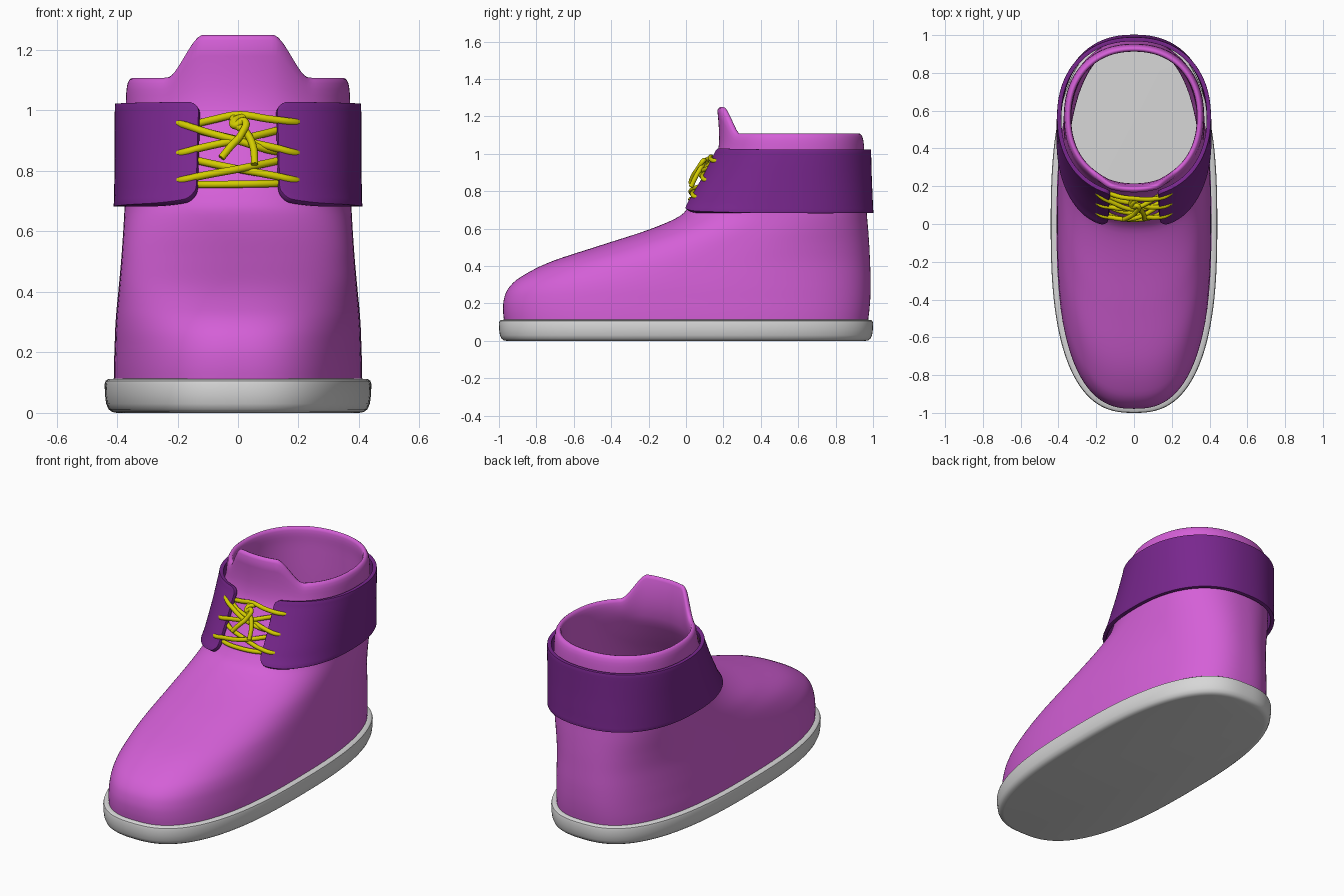
import bpy, bmesh, math
from mathutils import Vector

if "Cube" in bpy.data.objects:
    bpy.data.objects.remove(bpy.data.objects["Cube"])


def material(name, rgb):
    m = bpy.data.materials.new(name)
    m.diffuse_color = (*rgb, 1)
    m.use_nodes = True
    m.node_tree.nodes["Principled BSDF"].inputs["Base Color"].default_value = m.diffuse_color
    return m


PINK = material("pink", (0.66, 0.115, 0.68))
PURPLE = material("purple", (0.19, 0.02, 0.27))
GREY = material("light grey", (0.68, 0.68, 0.68))
YELLOW = material("yellow", (0.65, 0.6, 0.0))

# Shoe outline by height: z, front y, back y, half width
PROFILE = [(0.10, -.972, .972, .41), (.16, -.978, .98, .41), (.22, -.974, .985, .408),
           (.28, -.95, .987, .406), (.337, -.89, .987, .402), (.42, -.73, .984, .394),
           (.508, -.465, .98, .386), (.594, -.2, .974, .38), (.663, -.04, .968, .376),
           (.717, .015, .964, .374), (.765, .045, .962, .373), (.855, .098, .958, .372),
           (.955, .15, .955, .372), (1.02, .178, .953, .371), (1.12, .188, .945, .368)]


def section(z):
    """Smoothly interpolated front, back, half width and roundness at height z."""
    P = PROFILE
    z = min(max(z, P[0][0]), P[-1][0])
    i = max(k for k in range(len(P) - 1) if P[k][0] <= z)
    slope = lambda k, c: ((P[min(k + 1, len(P) - 1)][c] - P[max(k - 1, 0)][c])
                          / (P[min(k + 1, len(P) - 1)][0] - P[max(k - 1, 0)][0]))
    h = P[i + 1][0] - P[i][0]
    t = (z - P[i][0]) / h
    out = [(2*t**3 - 3*t*t + 1) * P[i][c] + (t**3 - 2*t*t + t) * h * slope(i, c)
           + (3*t*t - 2*t**3) * P[i + 1][c] + (t**3 - t*t) * h * slope(i + 1, c) for c in (1, 2, 3)]
    return (*out, 2.6 - 0.42 * (z - 0.1))


def oval(a, yf, yb, hw, n):
    """Point on a rounded oval; angle 0 is the front."""
    p = lambda v: math.copysign(abs(v) ** (2 / n), v)
    return hw * p(math.sin(a)), (yf + yb) / 2 - (yb - yf) / 2 * p(math.cos(a))


def shoe_point(a, z, off=0.0):
    yf, yb, hw, n = section(z)
    return oval(a, yf - off, yb + off, hw + off, n)


def front(x, z, off=0.0):
    """Point on the front of the shoe at given x and z."""
    yf, yb, hw, n = section(z)
    yf, yb, hw = yf - off, yb + off, hw + off
    return Vector((x, (yf + yb) / 2 - (yb - yf) / 2 * (1 - (abs(x) / hw) ** n) ** (1 / n), z))


def loft(name, rings, mat, closed=True, caps=False):
    bm = bmesh.new()
    vs = [[bm.verts.new(p) for p in r] for r in rings]
    m = len(vs[0])
    for r0, r1 in zip(vs, vs[1:]):
        for j in range(m if closed else m - 1):
            k = (j + 1) % m
            bm.faces.new((r0[j], r0[k], r1[k], r1[j]))
    if caps:
        bm.faces.new(vs[0][::-1])
        bm.faces.new(vs[-1])
    me = bpy.data.meshes.new(name)
    bm.to_mesh(me)
    bm.free()
    me.materials.append(mat)
    ob = bpy.data.objects.new(name, me)
    bpy.context.collection.objects.link(ob)
    bpy.ops.object.select_all(action='DESELECT')
    ob.select_set(True)
    bpy.context.view_layer.objects.active = ob
    return ob


N = 160
ANG = [2 * math.pi * j / N for j in range(N)]

# Sole
sole_rings = []
for z, inset in [(0, .04), (.003, .025), (.012, .013), (.03, .005), (.06, .001), (.095, 0),
                 (.106, .003), (.112, .012), (.113, .03)]:
    sole_rings.append([(*oval(a, -1 + inset, 1 - inset, .441 - inset, 2.6), z) for a in ANG])
loft("sole", sole_rings, GREY, caps=True)
bpy.ops.object.shade_smooth_by_angle(angle=math.radians(40))

# Upper: outer wall, rolled rim with raised tongue, inner wall
outer = [(0.1 + 0.93 * i / 62, 0) for i in range(63)]
rim = [(1.05, 0), (1.07, .001), (1.09, .004), (1.102, .010), (1.108, .018), (1.105, .028),
       (1.09, .034), (1.07, .037), (1.05, .038)]
inner = [(z, .038) for z, _ in outer[::-2]]
upper_rings = []
for z, inset in outer + rim + inner:
    ring = []
    for a in ANG:
        x, y = shoe_point(a, z, -inset)
        lift = 0
        if math.cos(a) > 0 and z > 0.98:
            w = min(max((.25 - abs(shoe_point(a, z)[0])) / .13, 0), 1)
            lift = w * w * (3 - 2 * w) * min((z - .98) / .11, 1) ** 1.3
        ring.append((x, y - .022 * lift * lift, z + .142 * lift))
    upper_rings.append(ring)
loft("upper", upper_rings, PINK)
bpy.ops.object.shade_smooth_by_angle(angle=math.radians(60))

# Ankle band, open at the front with rounded corners
EDGE, COLS, ROWS = .13, 200, 16
a0 = math.asin((EDGE / .386) ** 1.15)
columns = []
for i in range(COLS + 1):
    t = i / COLS
    t -= .85 * math.sin(2 * math.pi * t) / (2 * math.pi)
    a = a0 + (2 * math.pi - 2 * a0) * t
    d = abs(shoe_point(a, .85, .014)[0]) - abs(shoe_point(a0, .85, .014)[0])
    corner = lambda r: r - math.sqrt(max(r * r - max(r - max(d, 0), 0) ** 2, 0)) if math.cos(a) > 0 else 0
    top = 1.022 - corner(.035)
    slope = .02 * max(0, 1 - max(d, 0) / .16) ** 2 if math.cos(a) > 0 else 0
    bottom = .682 + corner(.04) + slope
    col = []
    for k in range(ROWS + 1):
        z = bottom + (top - bottom) * k / ROWS
        col.append((*shoe_point(a, z, .014), z))
    columns.append(col)
band = loft("ankle_band", columns, PURPLE, closed=False)
solid = band.modifiers.new("thickness", 'SOLIDIFY')
solid.thickness = .022
solid.offset = -1
bev = band.modifiers.new("soft edge", 'BEVEL')
bev.width, bev.segments, bev.limit_method, bev.angle_limit = .004, 2, 'ANGLE', math.radians(50)
for name in ("thickness", "soft edge"):
    bpy.ops.object.modifier_apply(modifier=name)
bpy.ops.object.shade_smooth_by_angle(angle=math.radians(40))

# Eyelets
HEIGHTS = (.765, .855, .957)
for z in HEIGHTS:
    for s, side in ((-1, "left"), (1, "right")):
        p, e = front(s * .205, z, .016), .01
        nrm = (front(s * .205 + e, z, .016) - p).cross(front(s * .205, z + e, .016) - p)
        bpy.ops.mesh.primitive_torus_add(location=p, rotation=nrm.to_track_quat('Z', 'Y').to_euler(),
                                         major_radius=.023, minor_radius=.0055,
                                         major_segments=28, minor_segments=8)
        ob = bpy.context.object
        ob.name = "eyelet_" + side
        ob.data.materials.append(PINK)
        bpy.ops.object.shade_smooth()


def lace(name, pts):
    """Tube through (x, z, distance from the shoe) points."""
    cu = bpy.data.curves.new(name, 'CURVE')
    cu.dimensions = '3D'
    cu.bevel_depth, cu.bevel_resolution, cu.resolution_u = .0125, 3, 8
    cu.use_fill_caps = True
    sp = cu.splines.new('BEZIER')
    sp.bezier_points.add(len(pts) - 1)
    for b, (x, z, off) in zip(sp.bezier_points, pts):
        b.co = front(x, z) - Vector((0, off, 0))
        b.handle_left_type = b.handle_right_type = 'AUTO'
    cu.materials.append(YELLOW)
    bpy.context.collection.objects.link(bpy.data.objects.new(name, cu))


# Crossing laces
lace("bottom_lace", [(-.16, .755, 0), (-.11, .755, .012), (0, .756, .016), (.11, .758, .012), (.16, .758, 0)])
for z0, z1 in zip(HEIGHTS, HEIGHTS[1:]):
    for s in (-1, 1):
        mid = .04 if s < 0 else .016
        zz = lambda f: z0 + (z1 - z0 - .015) * f
        lace("cross_lace", [(s * .208, z0, .008), (s * .19, z0 + .003, .034), (s * .12, zz(.25), .036),
                            (0, zz(.55), mid), (-s * .11, zz(.85), .014), (-s * .16, zz(1), 0)])

# Top laces, knot and loose ends
lace("top_lace_right", [(.208, .957, .008), (.19, .96, .034), (.1, .972, .036), (0, .985, .03), (-.08, .97, .018), (-.16, .95, 0)])
lace("top_lace_left", [(-.208, .957, .008), (-.19, .955, .034), (-.11, .93, .038), (0, .9, .045), (.1, .87, .02), (.16, .86, 0)])
lace("loose_end_left", [(-.015, .975, .03), (-.01, .95, .055), (.02, .965, .06), (.01, .92, .07), (-.025, .88, .075), (-.055, .843, .07)])
lace("loose_end_right", [(.02, .98, .03), (-.012, .96, .05), (.025, .93, .055), (.05, .88, .06), (.055, .822, .055)])
